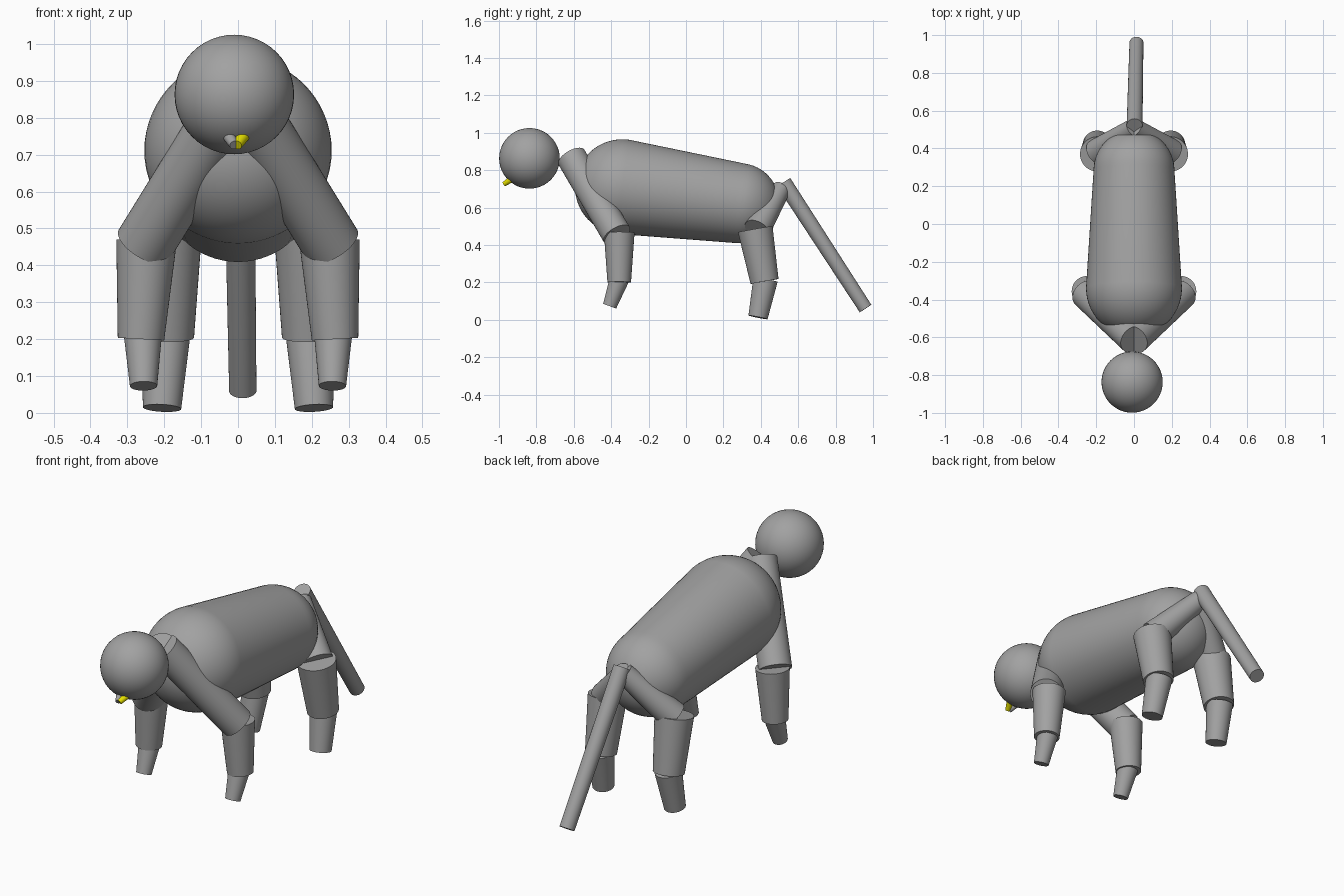
import bpy, bmesh, math
from mathutils import Vector

cube = bpy.data.objects.get("Cube")
if cube:
    bpy.data.objects.remove(cube, do_unlink=True)


def material(name, color):
    m = bpy.data.materials.new(name)
    m.diffuse_color = color
    m.use_nodes = True
    for n in m.node_tree.nodes:
        if n.type == 'BSDF_PRINCIPLED':
            n.inputs["Base Color"].default_value = color
    return m


grey = material("grey", (0.36, 0.36, 0.36, 1))
yellow = material("yellow", (0.9, 0.85, 0.0, 1))


def finish(name, bm, mat):
    mesh = bpy.data.meshes.new(name)
    bm.to_mesh(mesh)
    bm.free()
    mesh.materials.append(mat)
    ob = bpy.data.objects.new(name, mesh)
    bpy.context.collection.objects.link(ob)
    bpy.ops.object.select_all(action='DESELECT')
    ob.select_set(True)
    bpy.context.view_layer.objects.active = ob
    bpy.ops.object.shade_smooth_by_angle(angle=math.radians(35))
    return ob


def revolve(name, a, b, profile, mat=grey, seg=48):
    """Spin (radius, distance) pairs around the axis from a to b."""
    a, b = Vector(a), Vector(b)
    rot = (b - a).to_track_quat('Z', 'Y')
    bm = bmesh.new()
    pts = [bm.verts.new((r, 0, d)) for r, d in profile]
    edges = [bm.edges.new(p) for p in zip(pts, pts[1:])]
    bmesh.ops.spin(bm, geom=pts + edges, cent=(0, 0, 0), axis=(0, 0, 1),
                   angle=2 * math.pi, steps=seg)
    bmesh.ops.remove_doubles(bm, verts=bm.verts, dist=1e-5)
    bmesh.ops.recalc_face_normals(bm, faces=bm.faces)
    for v in bm.verts:
        v.co = rot @ v.co + a
    return finish(name, bm, mat)


def limb(name, a, b, r1, r2, mat=grey):
    """Straight tapered segment with flat ends."""
    length = (Vector(b) - Vector(a)).length
    return revolve(name, a, b, [(0, 0), (r1, 0), (r2, length), (0, length)], mat)


# Body: tapered capsule with round ends
chest, rump = Vector((0, -0.34, 0.711)), Vector((0, 0.285, 0.623))
r_chest, r_rump = 0.254, 0.214
span = (rump - chest).length
steps = 14
arcs = [i / steps * math.pi / 2 for i in range(steps + 1)]
profile = [(r_chest * math.sin(t), -r_chest * math.cos(t)) for t in arcs]
profile += [(r_rump * math.cos(t), span + r_rump * math.sin(t)) for t in arcs]
revolve("body", chest, rump, profile, seg=64)

# Head
bm = bmesh.new()
bmesh.ops.create_uvsphere(bm, u_segments=48, v_segments=24, radius=0.162)
bmesh.ops.translate(bm, verts=bm.verts, vec=(-0.01, -0.837, 0.863))
finish("head", bm, grey)

# Beak: two short pegs meeting in a V
limb("beak_left", (0.016, -0.932, 0.752), (-0.002, -0.972, 0.726), 0.017, 0.013, yellow)
limb("beak_right", (-0.026, -0.932, 0.752), (-0.010, -0.972, 0.726), 0.017, 0.013)

# Legs, mirrored left and right
for side, s in (("left", 1), ("right", -1)):
    limb("front_upper_leg_" + side, (0, -0.612, 0.868), (s * 0.255, -0.37, 0.455), 0.08, 0.08)
    limb("front_lower_leg_" + side, (s * 0.248, -0.357, 0.466), (s * 0.263, -0.357, 0.2), 0.082, 0.063)
    limb("front_foot_" + side, (s * 0.258, -0.357, 0.215), (s * 0.256, -0.408, 0.073), 0.052, 0.037)
    limb("hind_upper_leg_" + side, (0, 0.51, 0.70), (s * 0.195, 0.38, 0.48), 0.05, 0.072)
    limb("hind_lower_leg_" + side, (s * 0.192, 0.37, 0.485), (s * 0.195, 0.42, 0.205), 0.094, 0.076)
    limb("hind_foot_" + side, (s * 0.195, 0.425, 0.215), (s * 0.206, 0.385, 0.013), 0.066, 0.052)

# Tail
limb("tail", (0.003, 0.522, 0.735), (0.013, 0.96, 0.06), 0.042, 0.037)
